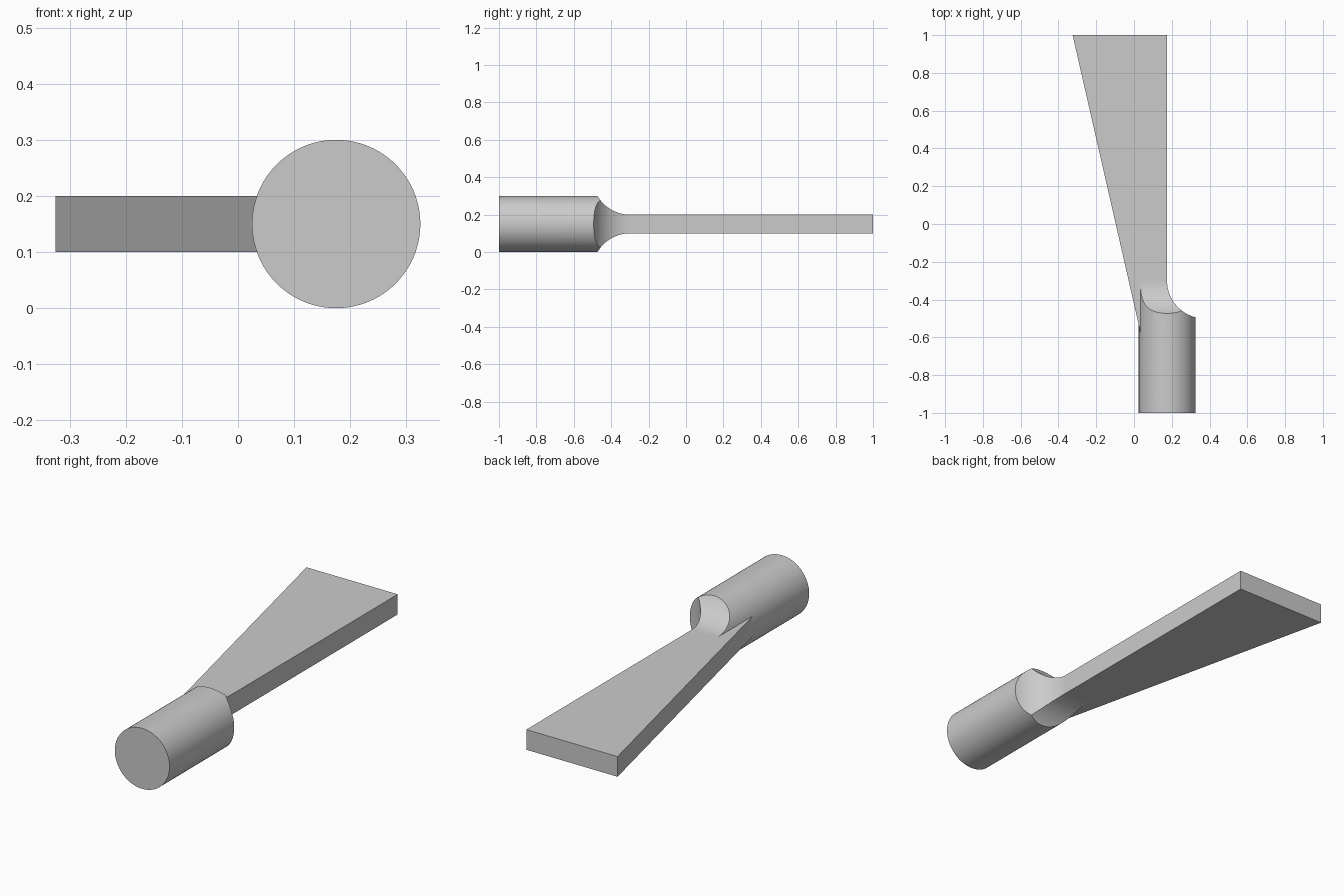
import bpy
import math
from mathutils import Vector

cube = bpy.data.objects.get("Cube")
if cube:
    bpy.data.objects.remove(cube, do_unlink=True)

ROD_X, ROD_Z, ROD_R = 0.175, 0.15, 0.15
HALF_T = 0.05                # half the blade thickness
FILLET_R, FILLET_Y = 0.2, -0.3

grey = bpy.data.materials.new("plain grey")
grey.use_nodes = True
grey.diffuse_color = (0.6, 0.6, 0.6, 1)
grey.node_tree.nodes["Principled BSDF"].inputs["Base Color"].default_value = (0.6, 0.6, 0.6, 1)


def cylinder(name, radius, length, centre, axis, sides=96):
    turn = Vector((0, 0, 1)).rotation_difference(Vector(axis)).to_euler()
    bpy.ops.mesh.primitive_cylinder_add(vertices=sides, radius=radius, depth=length,
                                        location=centre, rotation=turn)
    obj = bpy.context.object
    obj.name = name
    return obj


# Round handle, running on to where the blade's fillets begin
length = FILLET_Y + 1
handle = cylinder("handle", ROD_R, length, (ROD_X, -1 + length / 2, ROD_Z), (0, 1, 0))
handle.data.materials.append(grey)

# Scoops that blend the handle into the blade: above, below and at the left side
drop = HALF_T + FILLET_R
cutters = [
    cylinder("scoop_above", FILLET_R, 1, (ROD_X, FILLET_Y, ROD_Z + drop), (1, 0, 0)),
    cylinder("scoop_below", FILLET_R, 1, (ROD_X, FILLET_Y, ROD_Z - drop), (1, 0, 0)),
    cylinder("scoop_side", FILLET_R, 1, (ROD_X + FILLET_R, FILLET_Y, ROD_Z), (0, 0, 1)),
]
bpy.ops.object.select_all(action="DESELECT")
handle.select_set(True)
bpy.context.view_layer.objects.active = handle
for cutter in cutters:
    cutter.hide_render = True
    cutter.data.materials.append(grey)
    mod = handle.modifiers.new(cutter.name, "BOOLEAN")
    mod.operation, mod.solver, mod.object = "DIFFERENCE", "EXACT", cutter
    bpy.ops.object.modifier_apply(modifier=mod.name)
for cutter in cutters:
    bpy.data.objects.remove(cutter, do_unlink=True)
bpy.ops.object.shade_smooth_by_angle(angle=math.radians(25))

# Flat tapered blade, its narrow end buried in the handle
outline = [(-0.325, 1), (0.038, -0.59), (ROD_X, -0.59), (ROD_X, 1)]
verts = [(x, y, ROD_Z + side * HALF_T) for side in (-1, 1) for x, y in outline]
n = len(outline)
faces = [tuple(reversed(range(n))), tuple(range(n, 2 * n))]
faces += [(i, (i + 1) % n, (i + 1) % n + n, i + n) for i in range(n)]
mesh = bpy.data.meshes.new("blade")
mesh.from_pydata(verts, [], faces)
mesh.materials.append(grey)
blade = bpy.data.objects.new("blade", mesh)
bpy.context.collection.objects.link(blade)
